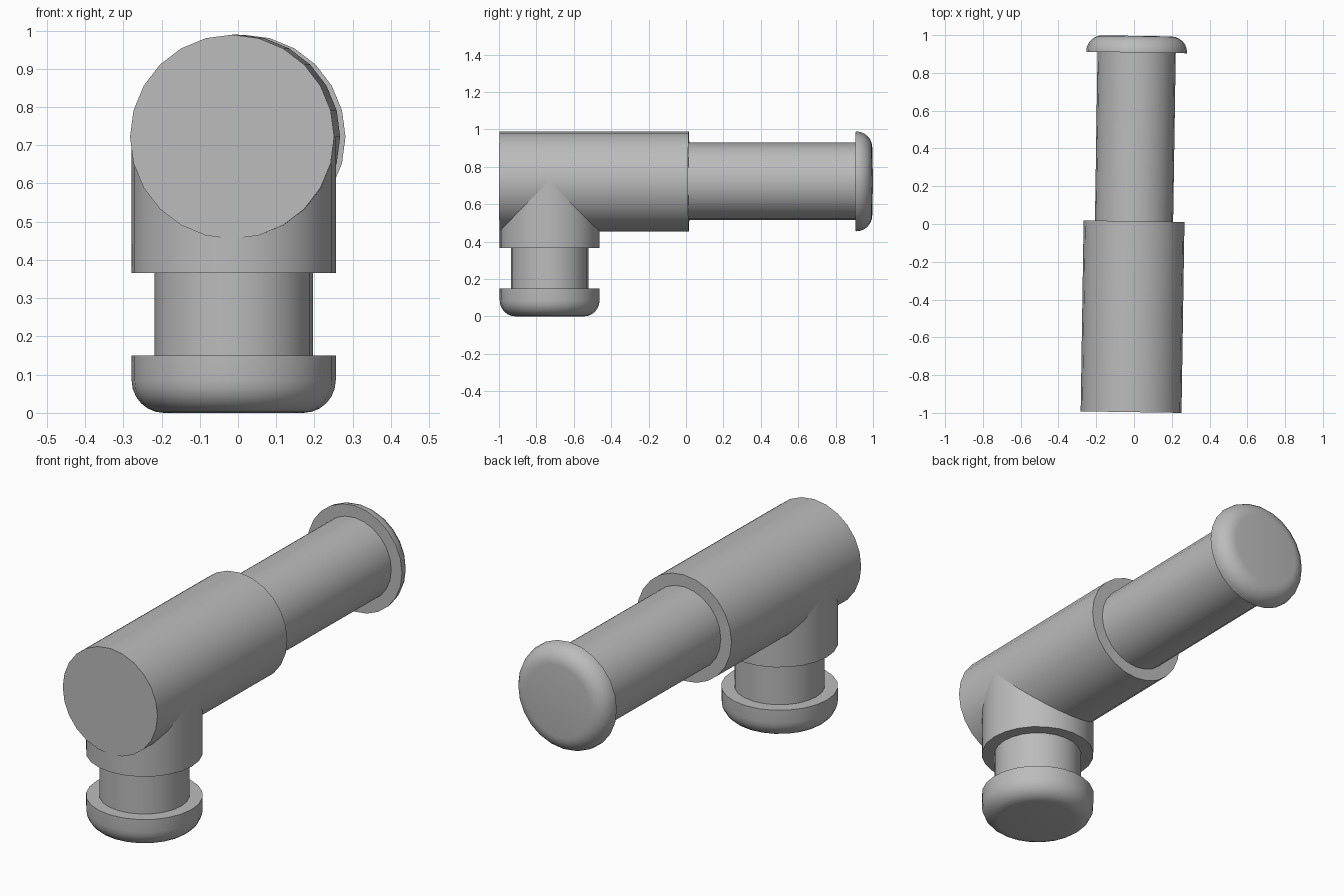
import bpy, bmesh, math
from mathutils import Matrix, Vector

cube = bpy.data.objects.get("Cube")
if cube:
    bpy.data.objects.remove(cube, do_unlink=True)

SIDES = 24
R_BODY, R_NECK, ROUND = 0.267, 0.207, 0.085

grey = bpy.data.materials.new("plain grey")
grey.use_nodes = True
colour = (0.5, 0.5, 0.5, 1)
grey.diffuse_color = colour
grey.node_tree.nodes["Principled BSDF"].inputs["Base Color"].default_value = colour


def lathe(name, profile, frame):
    """Revolve (radius, height) points about the frame's z axis and cap the ends."""
    bm = bmesh.new()
    rings = []
    for r, h in profile:
        angles = [2 * math.pi * i / SIDES for i in range(SIDES)]
        rings.append([bm.verts.new((r * math.cos(a), r * math.sin(a), h)) for a in angles])
    for low, high in zip(rings, rings[1:]):
        for i in range(SIDES):
            j = (i + 1) % SIDES
            bm.faces.new((low[i], low[j], high[j], high[i]))
    bm.faces.new(rings[0])
    bm.faces.new(rings[-1])
    bmesh.ops.recalc_face_normals(bm, faces=bm.faces)
    mesh = bpy.data.meshes.new(name)
    bm.to_mesh(mesh)
    bm.free()
    mesh.materials.append(grey)
    ob = bpy.data.objects.new(name, mesh)
    ob.matrix_world = frame
    bpy.context.collection.objects.link(ob)
    bpy.ops.object.select_all(action="DESELECT")
    ob.select_set(True)
    bpy.context.view_layer.objects.active = ob
    bpy.ops.object.shade_smooth_by_angle(angle=math.radians(35))
    return ob


def tube(name, radius, start, end, frame):
    return lathe(name, [(radius, start), (radius, end)], frame)


def rounded_cap(name, base, tip, frame):
    """Disc with a quarter-round edge towards its tip."""
    sign = 1 if tip > base else -1
    profile = [(R_BODY, base)]
    for i in range(7):
        a = math.pi / 2 * i / 6
        profile.append((R_BODY - ROUND * (1 - math.cos(a)),
                        tip - sign * ROUND * (1 - math.sin(a))))
    return lathe(name, profile, frame)


# The whole fitting is turned very slightly about the vertical
yaw = Matrix.Rotation(-0.0155, 4, "Z")
along = yaw @ Matrix.Translation((0, 0, 0.722)) @ Matrix.Rotation(-math.pi / 2, 4, "X")
down = yaw @ Matrix.Translation((0, -0.729, 0))

# Horizontal arm
tube("main_barrel", R_BODY, -0.996, 0.015, along)
tube("long_neck", R_NECK, 0, 0.915, along)
rounded_cap("rear_cap", 0.908, 0.996, along)

# Vertical stub
tube("lower_collar", R_BODY, 0.366, 0.722, down)
tube("short_neck", R_NECK, 0.14, 0.4, down)
rounded_cap("bottom_cap", 0.15, 0, down)
